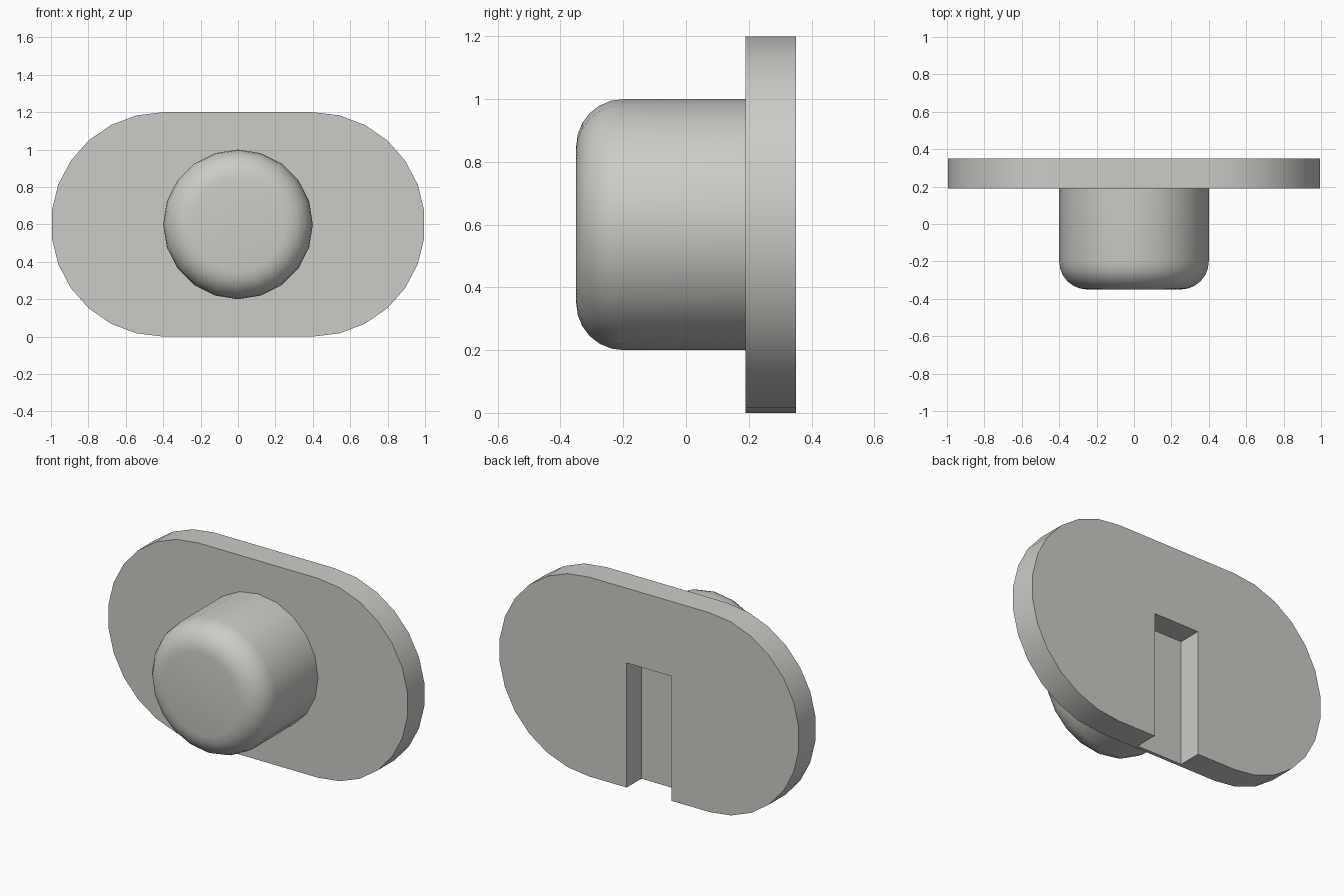
import bpy, bmesh
from math import sin, cos, pi
from mathutils import Vector, Matrix

if "Cube" in bpy.data.objects:
    bpy.data.objects.remove(bpy.data.objects["Cube"], do_unlink=True)

grey = bpy.data.materials.new("light_grey")
grey.use_nodes = True
colour = (0.6, 0.6, 0.57, 1)
grey.diffuse_color = colour
grey.node_tree.nodes["Principled BSDF"].inputs["Base Color"].default_value = colour

CENTRE_Z, PLATE_FRONT, PLATE_BACK = 0.6, 0.19, 0.35


def finish(name, bm):
    bmesh.ops.recalc_face_normals(bm, faces=bm.faces)
    mesh = bpy.data.meshes.new(name)
    bm.to_mesh(mesh)
    bm.free()
    mesh.materials.append(grey)
    obj = bpy.data.objects.new(name, mesh)
    bpy.context.collection.objects.link(obj)
    return obj


def select(obj):
    bpy.ops.object.select_all(action='DESELECT')
    obj.select_set(True)
    bpy.context.view_layer.objects.active = obj


# Backing plate: rounded-end outline extruded front to back
bm = bmesh.new()
segments, radius, offset = 13, 0.6, 0.4
outline = []
for side in (1, -1):
    for i in range(segments + 1):
        a = -pi / 2 + pi * i / segments
        x = side * (offset + radius * cos(a))
        z = CENTRE_Z + side * radius * sin(a)
        outline.append(bm.verts.new((x, PLATE_FRONT, z)))
face = bm.faces.new(outline)
extruded = bmesh.ops.extrude_face_region(bm, geom=[face], use_keep_orig=True)
moved = [v for v in extruded["geom"] if isinstance(v, bmesh.types.BMVert)]
bmesh.ops.translate(bm, verts=moved, vec=(0, PLATE_BACK - PLATE_FRONT, 0))
plate = finish("backing_plate", bm)

# Mounting slot: open at the bottom, cut into the back of the plate
bm = bmesh.new()
low, high = Vector((-0.15, 0.21, -0.2)), Vector((0.15, 0.5, 0.75))
bmesh.ops.create_cube(bm, size=1, matrix=Matrix.Translation((low + high) / 2)
                      @ Matrix.Diagonal((high - low).to_4d()))
cutter = finish("slot_cutter", bm)
cutter.hide_render = True
cut = plate.modifiers.new("slot", 'BOOLEAN')
cut.operation, cut.solver, cut.object = 'DIFFERENCE', 'EXACT', cutter
select(plate)
bpy.ops.object.modifier_apply(modifier=cut.name)
bpy.data.objects.remove(cutter, do_unlink=True)
bpy.ops.object.shade_smooth_by_angle()

# Knob: profile with a rounded front edge, spun about the y axis
bm = bmesh.new()
knob_radius, fillet, knob_front, steps = 0.4, 0.15, -0.35, 6
profile = [(0, knob_front)]
for i in range(steps + 1):
    a = pi / 2 * i / steps
    profile.append((knob_radius - fillet + fillet * sin(a),
                    knob_front + fillet - fillet * cos(a)))
profile += [(knob_radius, PLATE_FRONT + 0.005), (0, PLATE_FRONT + 0.005)]
verts = [bm.verts.new((0, y, CENTRE_Z + r)) for r, y in profile]
edges = [bm.edges.new(pair) for pair in zip(verts, verts[1:])]
bmesh.ops.spin(bm, geom=verts + edges, cent=(0, 0, CENTRE_Z), axis=(0, 1, 0),
               angle=2 * pi, steps=20, use_merge=True)
bmesh.ops.remove_doubles(bm, verts=bm.verts, dist=0.0001)
knob = finish("knob", bm)
select(knob)
bpy.ops.object.shade_smooth_by_angle()
